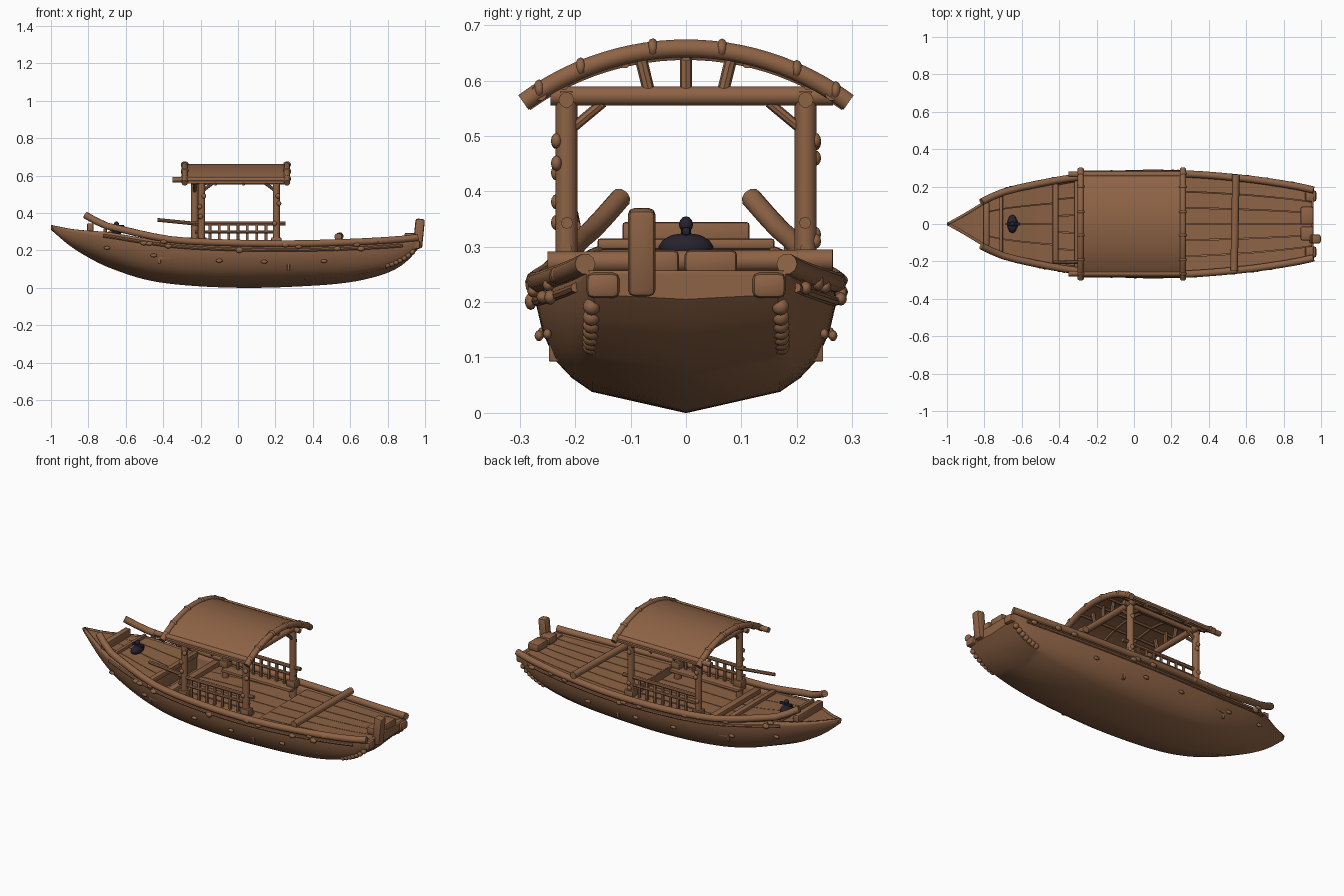
import bpy, bmesh, math, random
from mathutils import Vector

if "Cube" in bpy.data.objects:
    bpy.data.objects.remove(bpy.data.objects["Cube"])
random.seed(4)

def material(name, rgb):
    m = bpy.data.materials.new(name)
    m.diffuse_color = (*rgb, 1)
    m.use_nodes = True
    m.node_tree.nodes["Principled BSDF"].inputs["Base Color"].default_value = m.diffuse_color
    return m

WOOD = material("brown wood", (0.27, 0.125, 0.06))
DARK = material("dark iron", (0.02, 0.016, 0.026))

def finish(name, bm, mat=WOOD, angle=40):
    bmesh.ops.recalc_face_normals(bm, faces=bm.faces)
    me = bpy.data.meshes.new(name)
    bm.to_mesh(me)
    bm.free()
    me.materials.append(mat)
    ob = bpy.data.objects.new(name, me)
    bpy.context.collection.objects.link(ob)
    bpy.ops.object.select_all(action='DESELECT')
    ob.select_set(True)
    bpy.context.view_layer.objects.active = ob
    bpy.ops.object.shade_smooth_by_angle(angle=math.radians(angle))
    return ob

def loft(bm, rings, closed=True, caps=True):
    vs = [[bm.verts.new(p) for p in r] for r in rings]
    n = len(vs[0])
    for a, b in zip(vs, vs[1:]):
        for i in range(n if closed else n - 1):
            j = (i + 1) % n
            bm.faces.new((a[i], a[j], b[j], b[i]))
    if caps:
        bm.faces.new(vs[0])
        bm.faces.new(vs[-1])

def pole(name, pts, r, sides=10, mat=WOOD):
    """Round timber along a path."""
    pts = [Vector(p) for p in pts]
    rings = []
    for i, p in enumerate(pts):
        d = (pts[min(i + 1, len(pts) - 1)] - pts[max(i - 1, 0)]).normalized()
        u = d.cross(Vector((0, 0, 1)) if abs(d.z) < 0.9 else Vector((1, 0, 0))).normalized()
        v = d.cross(u)
        rings.append([p + r * (math.cos(t) * u + math.sin(t) * v)
                      for t in (2 * math.pi * k / sides for k in range(sides))])
    bm = bmesh.new()
    loft(bm, rings)
    return finish(name, bm)

def block(name, loc, size, rot_y=0, mat=WOOD, bevel=0.006):
    bm = bmesh.new()
    bmesh.ops.create_cube(bm, size=1)
    bmesh.ops.scale(bm, vec=size, verts=bm.verts)
    bmesh.ops.bevel(bm, geom=bm.edges[:], offset=bevel, segments=2, affect='EDGES', profile=0.5)
    ob = finish(name, bm, mat)
    ob.location = loc
    ob.rotation_euler.y = rot_y
    return ob

def knob(name, loc, size, mat=WOOD):
    bm = bmesh.new()
    bmesh.ops.create_icosphere(bm, subdivisions=2, radius=1)
    bmesh.ops.scale(bm, vec=size, verts=bm.verts)
    finish(name, bm, mat, 80).location = loc

# Hull stations: x, keel height, sheer height, half width, chine fraction
S = [(-1, .31, .335, .006, .5), (-.9, .225, .315, .062, .5), (-.8, .162, .305, .122, .5),
     (-.7, .112, .298, .168, .55), (-.5, .045, .265, .215, .6), (-.3, .015, .24, .248, .63),
     (0, 0, .227, .268, .63), (.3, .006, .224, .265, .64), (.6, .03, .232, .24, .7),
     (.8, .08, .242, .212, .79), (.9, .138, .25, .194, .86), (.96, .205, .257, .18, .92)]

def station(x):
    x = max(-1, min(.96, x))
    i = next(k for k in range(len(S) - 1) if x <= S[k + 1][0])
    a, b = S[i], S[i + 1]
    p, q = S[max(i - 1, 0)], S[min(i + 2, len(S) - 1)]
    h = b[0] - a[0]
    t = (x - a[0]) / h
    out = []
    for k in range(1, 5):
        m0 = (b[k] - p[k]) / (b[0] - p[0]) * h
        m1 = (q[k] - a[k]) / (q[0] - a[0]) * h
        out.append((2*t**3 - 3*t**2 + 1) * a[k] + (t**3 - 2*t**2 + t) * m0
                   + (3*t**2 - 2*t**3) * b[k] + (t**3 - t**2) * m1)
    return out

def section(x):
    zk, zs, w, c = station(x)
    h = zs - zk
    half = [(c, .17), (c + (1 - c) * .36, .28), (c + (1 - c) * .68, .43),
            (c + (1 - c) * .9, .66), (1, .85), (1, 1)]
    right = [(x, f * w, zk + g * h) for f, g in half]
    return [(a, -b, z) for a, b, z in reversed(right)] + [(x, 0, zk)] + right

# Hull shell with transom
bm = bmesh.new()
xs = [-1 + 1.96 * i / 48 for i in range(49)]
loft(bm, [section(x) for x in xs], closed=False, caps=False)
bm.verts.ensure_lookup_table()
bm.faces.new(bm.verts[-13:])
hull = finish("hull", bm, angle=35)
mod = hull.modifiers.new("planking", 'SOLIDIFY')
mod.thickness, mod.offset = 0.014, -1

# Decks made of long planks following the hull
def deck(name, x0, x1, dz, planks, inset=.97, level=None):
    for i in range(planks):
        f0, f1 = -1 + 2 * i / planks + .008, -1 + 2 * (i + 1) / planks - .008
        rings = []
        for k in range(13):
            x = x0 + (x1 - x0) * k / 12
            _, zs, w, _ = station(x)
            z = level if level is not None else zs + dz
            w *= inset
            rings.append([(x, f0*w, z), (x, f1*w, z), (x, f1*w, z - .014), (x, f0*w, z - .014)])
        bm = bmesh.new()
        loft(bm, rings)
        finish(name, bm)

deck("bow_tip_deck", -.99, -.79, -.004, 1)
deck("bow_deck", -.78, -.42, -.004, 4)
deck("cabin_floor", -.42, .27, 0, 5, .95, .17)
deck("stern_deck", .27, .95, -.01, 6)
for x, z in ((-.42, .25), (.27, .213)):
    block("bulkhead", (x, 0, z - .06), (.014, 2 * station(x)[2] * .93, .12), bevel=.002)

# Gunwale rails rising past the bow, mooring knobs and stern bindings
for s in (-1, 1):
    path = [(-.815, s * .118, .388), (-.76, s * .145, .357)]
    path += [(x, s * (station(x)[2] + .002), station(x)[1] + .012 + .02 * max(0, -x - .4) / .3)
             for x in [-.7 + .083 * k for k in range(21)]]
    pole("gunwale_rail", path, .019)
    pole("rubbing_strake", [(x, s * (station(x)[2] + .001), station(x)[1] - .022)
                            for x in [-.72 + .08 * k for k in range(21)]], .009, 8)
    for k in range(12):
        x = random.uniform(-.75, .85)
        _, zs, w, _ = station(x)
        knob("rail_knot", (x, s * (w + .012), zs + random.uniform(-.03, .02)),
             (.02, .011, random.uniform(.01, .016)))
    for x in (-.7, -.45, -.1, .14, .46):
        _, zs, w, _ = station(x)
        knob("hull_knot", (x, s * w * .985, zs - .085), (.018, .008, .01))
    for k in range(7):
        x = .8 + .022 * k
        zk, zs, w, c = station(x)
        knob("stern_binding", (x, s * (c * w + .004), zk + .25 * (zs - zk)), (.016, .016, .016))
    block("stern_corner", (.945, s * .15, .23), (.06, .06, .046), bevel=.012)

# Cross timbers
pole("stern_crossbeam", [(.535, -.25, .272), (.545, .265, .276)], .02)
block("bow_crossbeam", (-.79, 0, .322), (.035, .23, .045))
block("bow_thwart", (-.71, 0, .305), (.02, .32, .02))
block("bow_deck_beam", (-.42, 0, .255), (.03, .43, .03))
block("bow_cargo_beam", (-.30, 0, .225), (.04, .47, .03))
block("stern_block_left", (.925, -.05, .272), (.07, .075, .044), bevel=.01)
block("stern_block_right", (.925, .045, .272), (.07, .095, .044), bevel=.01)
block("stern_post", (.967, -.08, .29), (.05, .05, .158), .1, bevel=.012)

# Iron mooring cleat on the bow deck
knob("cleat_base", (-.65, 0, .3), (.028, .05, .025), DARK)
knob("cleat_head", (-.65, 0, .34), (.014, .013, .015), DARK)
block("cleat_stem", (-.65, 0, .32), (.018, .018, .04), mat=DARK)
block("cleat_arm", (-.645, 0, .328), (.075, .016, .016), mat=DARK)

# Cabin posts, tie beams and braces
for s, xf in ((-1, -.195), (1, -.232)):
    for x in (xf, .205):
        pole("cabin_post", [(x, s * .216, .16), (x, s * .216, .58)], .02)
        d = 1 if x < 0 else -1
        pole("side_brace", [(x, s * .216, .515), (x + d * .06, s * .216, .56)], .009, 8)
        pole("cross_brace", [(x, s * .21, .51), (x, s * .15, .56)], .009, 8)
        block("post_foot", (x, s * .216, .25), (.055, .05, .04))
        for k in range(3):
            knob("post_knot", (x + random.uniform(-.01, .015), s * .234, random.uniform(.28, .5)),
                 (.013, .01, .014))
    pole("post_plate", [(-.25, s * .216, .565), (.25, s * .216, .565)], .014)
    pole("eave_beam", [(-.35, s * .265, .578), (.275, s * .265, .578)], .015)
    # Side railing
    pole("top_railing", [(-.23, s * .215, .343), (.255, s * .215, .343)], .011, 8)
    pole("lower_railing", [(-.23, s * .215, .298), (.225, s * .215, .298)], .009, 8)
    for k in range(7):
        x = -.15 + .05 * k
        block("baluster", (x, s * .215, .28), (.014, .012, .125), bevel=.002)
    block("side_bench", (0, s * .2, .225), (.45, .07, .018))
for x in (-.212, .205):
    pole("tie_beam", [(x, -.245, .572), (x, .265, .572)], .018)
    for y in (-.08, 0, .08):
        pole("roof_strut", [(x, y * .82, .575), (x, y * 1.05, .65)], .011, 8)
pole("loose_pole", [(-.43, -.205, .363), (-.18, -.2, .338)], .01, 8)

# Arched roof sheet with ribs, purlins and lashings
R = .49
def arch(y, drop=0):
    return .662 - drop - R + math.sqrt(R * R - y * y)

bm = bmesh.new()
ys = [-.285 + .57 * k / 24 for k in range(25)]
loft(bm, [[(-.3, y, arch(y)), (.27, y, arch(y)), (.27, y, arch(y) - .012), (-.3, y, arch(y) - .012)]
          for y in ys])
finish("roof_sheet", bm)
for x in (-.285, .262):
    pole("end_arch", [(x, y * 1.03, arch(y * 1.03, .004)) for y in ys], .017)
for x in (-.12, .03, .15):
    pole("inner_rib", [(x, y, arch(y, .018)) for y in ys], .008, 6)
for y in (-.22, -.11, 0, .11, .22):
    pole("purlin", [(-.29, y, arch(y, .02)), (.265, y, arch(y, .02))], .008, 6)
for x in (-.285, .262):
    for y in (-.265, -.19, -.06, .065, .2, .27):
        knob("roof_lashing", (x, y, arch(y)), (.022, .011, .018))
